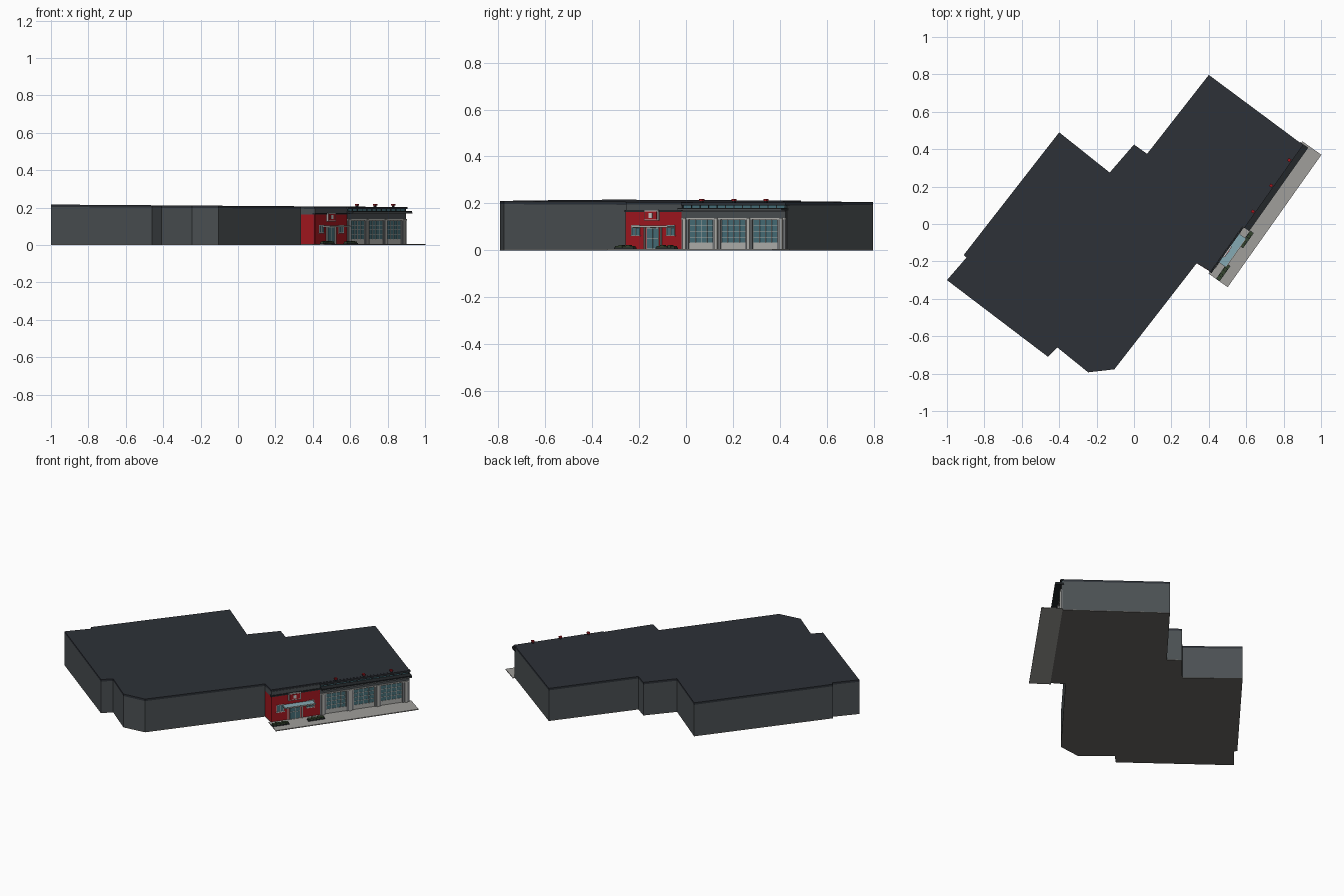
import bpy, bmesh, math
from mathutils import Vector

if "Cube" in bpy.data.objects:
    bpy.data.objects.remove(bpy.data.objects["Cube"])

ANG = math.radians(54.7)
O = Vector((0.41, -0.255, 0))                      # left end of the street facade
U = Vector((math.cos(ANG), math.sin(ANG), 0))      # along the facade
N = Vector((math.sin(ANG), -math.cos(ANG), 0))     # out of the facade


def material(name, hexcol):
    m = bpy.data.materials.new(name)
    c = [int(hexcol[i:i + 2], 16) / 255 for i in (0, 2, 4)]
    m.diffuse_color = [((v + 0.055) / 1.055) ** 2.4 if v > 0.04 else v / 12.92 for v in c] + [1]
    m.use_nodes = True
    m.node_tree.nodes["Principled BSDF"].inputs["Base Color"].default_value = m.diffuse_color
    return m


WALL = material("wall_grey", "4b5053")
ROOF = material("roof_dark", "2d3137")
FLOOR = material("floor_grey", "6b6965")
PAVE = material("paving", "a09f9b")
PIER = material("pier_grey", "777a7c")
PALE = material("pale_grey", "b4b4b0")
RED = material("red", "a3171f")
WHITE = material("white", "e6e6e6")
GLASS = material("glass", "47707a")
AWN = material("awning_glass", "85aab3")
HEDGE = material("hedge", "35452f")
TRIM = material("trim_dark", "23272a")


def finish(bm, name, mat):
    bmesh.ops.recalc_face_normals(bm, faces=bm.faces)
    me = bpy.data.meshes.new(name)
    bm.to_mesh(me)
    bm.free()
    me.materials.append(mat)
    ob = bpy.data.objects.new(name, me)
    bpy.context.collection.objects.link(ob)
    return ob


def prism(name, pts, z0, z1, mat, tilt0=0, tilt1=0, inset=0):
    """Extruded plan outline; bottom and top may fall gently along x."""
    bm = bmesh.new()
    face = bm.faces.new([bm.verts.new((x, y, 0)) for x, y in pts])
    if inset:
        rim = bmesh.ops.inset_region(bm, faces=[face], thickness=inset, use_even_offset=True)
        bmesh.ops.delete(bm, geom=rim["faces"], context='FACES')
    face = next(iter(bm.faces))
    low = list(face.verts)
    ext = bmesh.ops.extrude_face_region(bm, geom=[face], use_keep_orig=True)
    for v in [g for g in ext["geom"] if isinstance(g, bmesh.types.BMVert)]:
        v.co.z = z1 + tilt1 * v.co.x
    for v in low:
        v.co.z = z0 + tilt0 * v.co.x
    return finish(bm, name, mat)


def box(name, u0, u1, n0, n1, z0, z1, mat):
    """Block in facade coordinates."""
    pts = [O + U * u + N * n for u, n in ((u0, n0), (u1, n0), (u1, n1), (u0, n1))]
    return prism(name, [p.xy for p in pts], z0, z1, mat)


def glazing(name, u0, u1, z0, z1, cols, rows, n=0.003, bar=0.0025, mat=PALE):
    """Glass pane with frame and glazing bars."""
    box(name + "_glass", u0, u1, n - 0.004, n + 0.001, z0, z1, GLASS)
    for i in range(cols + 1):
        c = u0 + (u1 - u0) * i / cols
        box(name + "_mullion", c - bar / 2, c + bar / 2, n, n + 0.003, z0, z1, mat)
    for i in range(rows + 1):
        c = z0 + (z1 - z0) * i / rows
        box(name + "_rail", u0, u1, n, n + 0.003, c - bar / 2, c + bar / 2, mat)


# main building: floor, walls and gently falling roof slab
plan = [(-1, -0.30), (-0.46, -0.71), (-0.41, -0.66), (-0.245, -0.793), (-0.105, -0.777),
        (0.335, -0.21), (0.41, -0.255), (0.894, 0.43), (0.40, 0.797), (0.07, 0.375),
        (0.0, 0.425), (-0.13, 0.275), (-0.40, 0.49), (-0.91, -0.165), (-0.896, -0.18)]
prism("floor", plan, 0, 0.004, FLOOR, inset=0.003)
prism("main_walls", plan, 0.003, 0.196, WALL, 0, -0.007, inset=0.004)
prism("roof", plan, 0.196, 0.209, ROOF, -0.007, -0.007)

# pavement in front
box("pavement", -0.015, 0.852, -0.003, 0.122, 0, 0.005, PAVE)

# red entrance wing
box("entrance_wall", 0, 0.294, -0.01, 0.004, 0.005, 0.163, RED)
prism("entrance_side_wall", [(0.338, -0.212), (0.41, -0.256), (0.414, -0.25), (0.342, -0.204)],
      0.005, 0.163, RED)
box("entrance_fascia", -0.004, 0.294, -0.01, 0.008, 0.163, 0.172, TRIM)
box("entrance_parapet", 0, 0.294, -0.01, 0.003, 0.172, 0.196, WALL)
for side, u in (("left", 0.032), ("right", 0.215)):
    glazing(side + "_window", u, u + 0.043, 0.064, 0.106, 2, 1, n=0.005, mat=WHITE)
    box(side + "_window_sill", u - 0.004, u + 0.047, 0.003, 0.011, 0.06, 0.064, WHITE)
glazing("entrance_door", 0.112, 0.174, 0.006, 0.095, 2, 2, n=0.005)

# glass awning with edge frame and posts
box("awning", 0.068, 0.252, 0.004, 0.052, 0.1, 0.103, AWN)
box("awning_front_rail", 0.066, 0.254, 0.05, 0.054, 0.097, 0.105, PALE)
for u in (0.068, 0.16, 0.252):
    box("awning_arm", u - 0.002, u + 0.002, 0.004, 0.052, 0.096, 0.1, PALE)
for u in (0.1, 0.186):
    box("awning_post", u - 0.003, u + 0.003, 0.004, 0.01, 0.005, 0.1, PALE)

# blank sign panel: white surround with red centre
box("sign_frame", 0.102, 0.176, 0.004, 0.014, 0.126, 0.171, WHITE)
box("sign_panel", 0.108, 0.170, 0.014, 0.016, 0.132, 0.165, RED)
box("sign_centre", 0.130, 0.148, 0.016, 0.018, 0.138, 0.159, WHITE)

# hedges in planters
for u in (0.036, 0.252):
    box("planter", u - 0.05, u + 0.05, 0.045, 0.069, 0.005, 0.011, TRIM)
    for i in range(5):
        c = u - 0.038 + 0.019 * i
        box("hedge", c - 0.009, c + 0.009, 0.047, 0.067, 0.011, 0.019 + 0.003 * (i % 2), HEDGE)

# vehicle bays: piers, lintel, doors and lamps
doors = [(0.331, 0.456), (0.498, 0.627), (0.664, 0.795)]
box("bay_lintel", 0.294, 0.838, -0.01, 0.006, 0.131, 0.168, WALL)
box("bay_lintel_strip", 0.294, 0.838, 0.004, 0.01, 0.131, 0.138, PALE)
edges = [0.294] + [e for d in doors for e in d] + [0.838]
for a, b in zip(edges[::2], edges[1::2]):
    box("bay_pier", a, b, -0.01, 0.008, 0.005, 0.131, PIER)
    m = (a + b) / 2
    box("bay_pier_face", m - 0.008, m + 0.008, 0.008, 0.014, 0.005, 0.138, PALE)
for a, b in doors:
    box("bay_door_panel", a, b, -0.005, 0.003, 0.005, 0.03, PALE)
    glazing("bay_door", a + 0.002, b - 0.002, 0.031, 0.13, 4, 4, n=0)
    c = (a + b) / 2
    box("lamp_base", c - 0.005, c + 0.005, -0.008, 0.004, 0.2, 0.211, TRIM)
    box("lamp", c - 0.008, c + 0.008, -0.01, 0.006, 0.211, 0.219, RED)

# projecting canopy and band above the bays
box("bay_canopy", 0.296, 0.842, -0.01, 0.041, 0.169, 0.181, TRIM)
box("bay_canopy_edge", 0.296, 0.842, 0.041, 0.043, 0.169, 0.174, PIER)
box("clerestory", 0.296, 0.838, -0.01, 0.003, 0.181, 0.192, GLASS)
for i in range(13):
    u = 0.3 + i * 0.0445
    box("clerestory_post", u - 0.002, u + 0.002, 0, 0.006, 0.181, 0.192, TRIM)
box("bay_roof_edge", 0.294, 0.842, -0.01, 0.012, 0.191, 0.203, ROOF)
